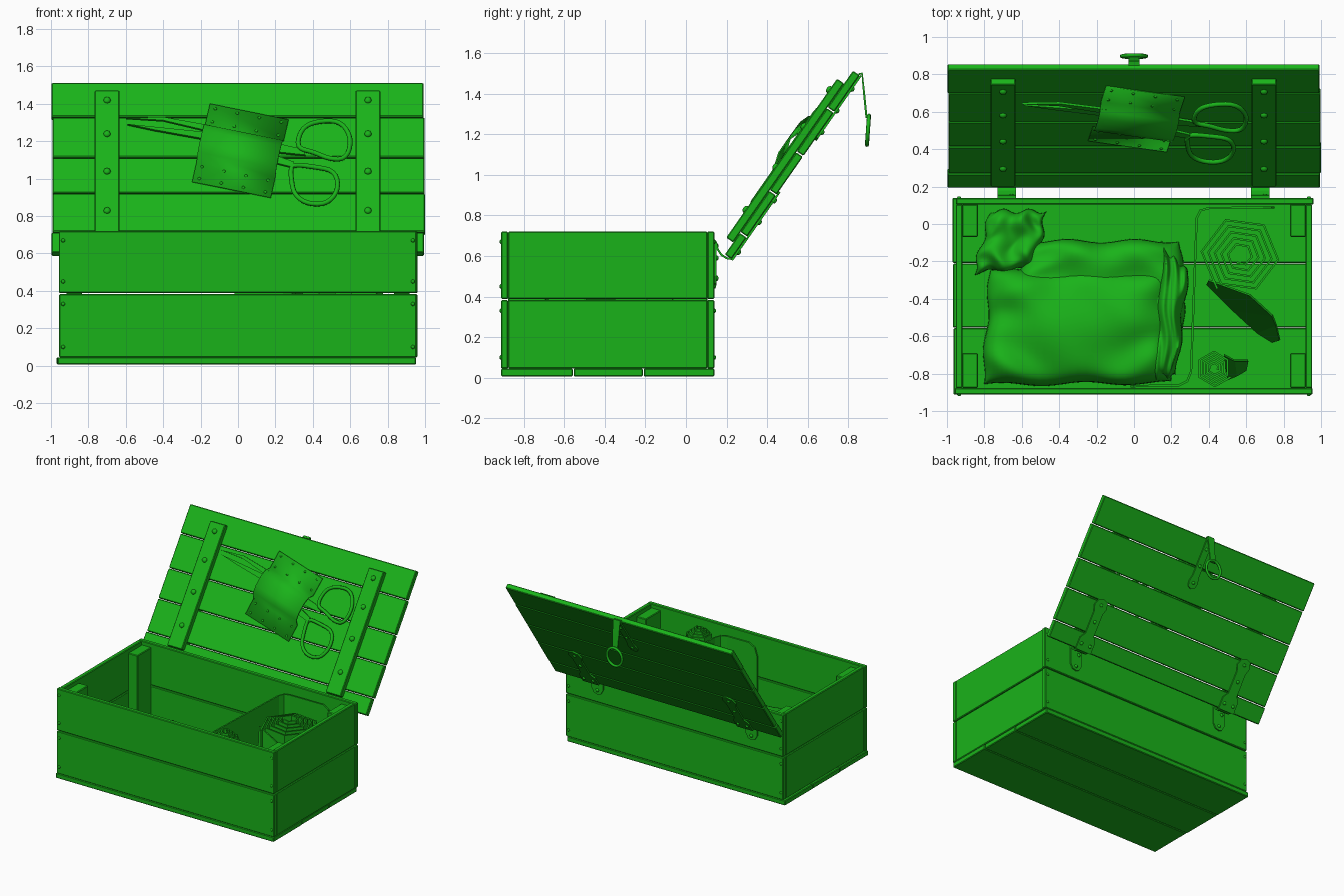
import bpy, bmesh, math, random
from mathutils import Matrix, Vector

if "Cube" in bpy.data.objects:
    bpy.data.objects.remove(bpy.data.objects["Cube"])
random.seed(4)
T, R, rad = Matrix.Translation, Matrix.Rotation, math.radians
green = bpy.data.materials.new("green")
green.diffuse_color = (0.01, 0.45, 0.01, 1)
green.use_nodes = True
green.node_tree.nodes["Principled BSDF"].inputs["Base Color"].default_value = green.diffuse_color


def finish(name, bm, M=None, smooth=False, bevel=0, solid=0):
    if M is not None:
        bm.transform(M)
    bmesh.ops.recalc_face_normals(bm, faces=bm.faces)
    me = bpy.data.meshes.new(name)
    bm.to_mesh(me)
    bm.free()
    me.materials.append(green)
    if smooth:
        me.shade_smooth()
    ob = bpy.data.objects.new(name, me)
    bpy.context.collection.objects.link(ob)
    if solid:
        m = ob.modifiers.new("thickness", 'SOLIDIFY')
        m.thickness, m.offset = solid, 0
    if bevel:
        m = ob.modifiers.new("edges", 'BEVEL')
        m.width, m.segments = bevel, 1
    return ob


def box(name, lo, hi, M=None, bevel=0.005):
    bm = bmesh.new()
    bmesh.ops.create_cube(bm, size=1)
    for v in bm.verts:
        v.co = [l + (c + 0.5) * (h - l) for l, h, c in zip(lo, hi, v.co)]
    finish(name, bm, M, bevel=bevel)


def prism(name, outline, z0, z1, M=None):
    bm = bmesh.new()
    f = bm.faces.new([bm.verts.new((x, y, z0)) for x, y in outline])
    r = bmesh.ops.extrude_face_region(bm, geom=[f])
    for v in r['geom']:
        if isinstance(v, bmesh.types.BMVert):
            v.co.z = z1
    finish(name, bm, M)


def strip(name, pairs, thick, M=None, smooth=False):
    # ribbon between two matching edges
    bm = bmesh.new()
    rows = [[bm.verts.new(p) for p in pr] for pr in pairs]
    for a, b in zip(rows, rows[1:]):
        bm.faces.new((a[0], b[0], b[1], a[1]))
    finish(name, bm, M, smooth, solid=thick)


def rivets(name, pts, M, r=0.018, z=0):
    bm = bmesh.new()
    for x, y in pts:
        bmesh.ops.create_uvsphere(bm, u_segments=8, v_segments=6, radius=r,
                                  matrix=T((x, y, z)) @ Matrix.Diagonal((1, 1, 0.75, 1)))
    finish(name, bm, M, True)


def wire(name, pts, r, M, squash=1):
    # closed rounded loop
    cu = bpy.data.curves.new(name, 'CURVE')
    cu.dimensions, cu.bevel_depth, cu.bevel_resolution, cu.resolution_u = '3D', r, 2, 4
    s = cu.splines.new('NURBS')
    s.points.add(len(pts) - 1)
    for p, c in zip(s.points, pts):
        p.co = (*c, 0, 1)
    s.use_cyclic_u, s.order_u = True, 3
    cu.materials.append(green)
    ob = bpy.data.objects.new(name, cu)
    ob.matrix_world = M
    bpy.context.collection.objects.link(ob)


def mirror(half):
    return half + [(-x, y) for x, y in reversed(half) if x]


def cloth(name, c, z0, h, wr, n=36):
    # soft heap over a four-cornered footprint
    c = [Vector((*p, 0)) for p in c]
    ph = [random.uniform(0, 6) for _ in range(4)]
    bm = bmesh.new()
    rows = []
    for i in range(n + 1):
        row = []
        for j in range(n + 1):
            s, t = (math.sin(math.pi / 2 * (2 * k / n - 1)) for k in (i, j))
            a, b = (s + 1) / 2, (t + 1) / 2
            p = (c[0] * (1 - a) + c[1] * a) * (1 - b) + (c[3] * (1 - a) + c[2] * a) * b
            e = ((1 - abs(s) ** 6) * (1 - abs(t) ** 6)) ** 0.35
            w = math.sin(7 * s + 3 * t + ph[0]) + math.sin(4 * t - 5 * s * s + ph[1]) \
                + 0.6 * math.sin(13 * s * t + ph[2])
            p.x += 0.4 * wr * math.sin(6 * t + ph[3])
            p.y += 0.4 * wr * math.sin(7 * s + ph[2])
            p.z = z0 + e * (h + wr * w * 0.5)
            row.append(bm.verts.new(p))
        rows.append(row)
    for a, b in zip(rows, rows[1:]):
        for k in range(n):
            bm.faces.new((a[k], b[k], b[k + 1], a[k + 1]))
    finish(name, bm, None, True)


def roll(name, x, y, r, turns, z0, z1, start):
    # six-sided spiral bandage
    pairs = []
    n = turns * 6
    for i in range(n + 1):
        k = i / n
        a, q = start + i * math.pi / 3, r * (0.2 + 0.8 * k)
        p = (x + q * math.cos(a), y + q * math.sin(a))
        pairs.append(((*p, z0), (*p, z1 - 0.06 * k)))
    strip(name, pairs, 0.012)


# Box walls, floor and posts
for k, (a, b) in enumerate([(0.045, 0.382), (0.388, 0.72)]):
    j = random.uniform(-0.004, 0.004)
    box(f"front_board_{k}", (-0.955 + j, -0.912, a), (0.957 + j, -0.877, b))
    box(f"back_board_{k}", (-0.955 - j, 0.105, a), (0.957 - j, 0.14, b))
    for s in (-1, 1):
        box(f"side_board_{k}", (min(s * 0.953, s * 0.918), -0.877, a),
            (max(s * 0.953, s * 0.918), 0.105, b))
for k, (a, b) in enumerate([(-0.912, -0.557), (-0.553, -0.212), (-0.208, 0.14)]):
    j = random.uniform(-0.008, 0.004)
    box(f"floor_board_{k}", (-0.962 + j, a, 0.006), (0.955 + j, b, 0.045))
for s in (-1, 1):
    for a, b in ((-0.877, -0.69), (-0.07, 0.105)):
        box("corner_post", (min(s * 0.835, s * 0.918), a, 0.045),
            (max(s * 0.835, s * 0.918), b, 0.69))
nails = [(s * 0.935, z) for s in (-1, 1) for z in (0.1, 0.33, 0.45, 0.67)]
front, back = T((0, -0.912, 0)) @ R(rad(90), 4, 'X'), T((0, 0.14, 0)) @ R(rad(-90), 4, 'X')
rivets("front_nails", nails, front, 0.011)
rivets("back_nails", [(x, -z) for x, z in nails], back, 0.011)

# Lid boards and battens
L = T((0, 0.19, 0.605)) @ R(rad(55.1), 4, 'X')
F = L @ T((0, 0, -0.04)) @ R(math.pi, 4, 'Y')
seams = [0, 0.135, 0.388, 0.62, 0.885, 1.11]
for k, (a, b) in enumerate(zip(seams, seams[1:])):
    j = random.uniform(-0.005, 0.005)
    box(f"lid_board_{k}", (-0.995 + j, a + 0.003, -0.04), (0.995 + j, b - 0.003, 0), L)
for x in (-0.7, 0.695):
    box("lid_batten", (x - 0.066, 0.075, 0), (x + 0.066, 1.03, 0.042), L)
    rivets("batten_rivets", [(x, (z - 0.63) / 0.82) for z in (0.83, 1.04, 1.24, 1.42)], L, 0.02, 0.042)

# Hinges
for x in (-0.68, 0.675):
    plate = mirror([(0, 0.41), (0.04, 0.395), (0.058, 0.35), (0.04, 0.3), (0.04, 0.13),
                    (0.07, 0.09), (0.07, 0)])
    prism("hinge_strap", plate, 0, 0.01, F @ T((-x, 0, 0)))
    rivets("hinge_strap_rivets", [(-x, 0.36), (-x, 0.23), (-x - 0.04, 0.05), (-x + 0.04, 0.05)], F, 0.014, 0.01)
    prism("hinge_plate", mirror([(0.05, -0.67), (0.05, -0.5), (0.03, -0.465), (0, -0.455)]), 0, 0.01, back @ T((x, 0, 0)))
    rivets("hinge_plate_rivets", [(x + d, -z) for d, z in ((0, 0.49), (-0.025, 0.59), (0.025, 0.65))], back, 0.014, 0.01)
    path = [(0.147, 0.67), (0.155, 0.635), (0.175, 0.605), (0.2, 0.589), (0.23, 0.585)]
    strip("hinge_knuckle", [((x - 0.05, y, z), (x + 0.05, y, z)) for y, z in path], 0.01)

# Hasp with hanging ring
prism("hasp_strap", mirror([(0, 0.72), (0.03, 0.735), (0.04, 0.77), (0.028, 0.82), (0.028, 1.11)]), 0, 0.01, F)
rivets("hasp_rivets", [(0, 0.77), (0, 0.9), (0, 1.03)], F, 0.013, 0.01)
strip("hasp_tongue", [((-w, y, z), (w, y, z)) for w, y, z in
                      ((0.03, 0.85, 1.495), (0.03, 0.868, 1.5), (0.028, 0.878, 1.4), (0.022, 0.89, 1.28))], 0.01)
wire("hasp_ring", [(0.068 * math.cos(a * math.pi / 6), 0.075 * math.sin(a * math.pi / 6)) for a in range(12)],
     0.01, T((0, 0.897, 1.22)) @ R(rad(86), 4, 'X'))


# Scissors (points given in front-view x, z)
def on_lid(pts):
    return [(x, (z - 0.63) / 0.82) for x, z in pts]


prism("scissor_blade_upper", on_lid([(-0.6, 1.325), (-0.4, 1.312), (-0.2, 1.265), (0, 1.19), (0.2, 1.085), (0.3, 1.06),
                                     (0.3, 1.09), (0.2, 1.125), (0, 1.235), (-0.15, 1.285), (-0.4, 1.33)]), 0.03, 0.044, L)
prism("scissor_blade_lower", on_lid([(-0.59, 1.3), (-0.45, 1.27), (-0.2, 1.225), (0, 1.18), (0.22, 1.15), (0.36, 1.135),
                                     (0.35, 1.165), (0.24, 1.19), (0, 1.23), (-0.2, 1.26)]), 0.016, 0.03, L)
for nm, pts in (("upper", [(0.31, 1.17), (0.34, 1.28), (0.43, 1.315), (0.55, 1.315), (0.61, 1.22), (0.58, 1.11),
                           (0.49, 1.11), (0.4, 1.15)]),
                ("lower", [(0.28, 1.085), (0.4, 1.07), (0.52, 1.05), (0.54, 0.95), (0.48, 0.87), (0.37, 0.87),
                           (0.3, 0.92), (0.285, 1.0)])):
    wire("scissor_handle_" + nm, on_lid(pts), 0.013, L @ T((0, 0, 0.033)))

# Scissor holder: sheet with a raised middle
A, B, C = (Vector(p) for p in on_lid([(-0.15, 1.42), (0.27, 1.335), (-0.245, 1.005)]))
prof = [(0, 0.006), (0.27, 0.008), (0.33, 0.05), (0.42, 0.066), (0.58, 0.068), (0.68, 0.052), (0.75, 0.008), (1, 0.006)]
strip("scissor_holder", [((*(A + (C - A) * t), w), (*(B + (C - A) * t), w)) for t, w in prof], 0.008, L, True)
rivets("holder_rivets", [tuple(A + (B - A) * s + (C - A) * t) for s in (0.08, 0.36, 0.64, 0.92)
                         for t in (0.05, 0.22, 0.8, 0.95)], L, 0.009, 0.01)

# Bent sheet divider
div = [(0.75, 0.088, 0.56), (0.735, 0.088, 0.62), (0.69, 0.088, 0.65), (0.4, 0.085, 0.65), (0.355, 0.072, 0.65),
       (0.335, 0.03, 0.65), (0.305, -0.79, 0.65), (0.285, -0.84, 0.65), (0.24, -0.862, 0.65), (0.05, -0.866, 0.65),
       (0.0, -0.867, 0.62), (-0.02, -0.867, 0.56)]
strip("divider", [((x, y, 0.045), (x, y, z)) for x, y, z in div], 0.012)

# Bandage rolls with loose ends
roll("large_roll", 0.575, -0.17, 0.22, 5, 0.045, 0.61, -2.2)
strip("large_roll_tail", [((0.39, -0.32, 0.05), (0.4, -0.3, 0.55)), ((0.47, -0.4, 0.05), (0.62, -0.38, 0.5)),
                          ((0.53, -0.46, 0.05), (0.74, -0.49, 0.4)), ((0.66, -0.58, 0.05), (0.76, -0.54, 0.25)),
                          ((0.74, -0.63, 0.05), (0.78, -0.62, 0.12))], 0.01)
roll("small_roll", 0.43, -0.77, 0.1, 4, 0.045, 0.71, -0.5)
strip("small_roll_tail", [((0.5, -0.83, 0.08), (0.48, -0.7, 0.66)), ((0.55, -0.81, 0.1), (0.54, -0.73, 0.6)),
                          ((0.6, -0.78, 0.15), (0.61, -0.73, 0.5))], 0.01)

# Folded cloth
cloth("folded_cloth", [(-0.81, -0.86), (0.19, -0.85), (0.22, -0.24), (-0.77, -0.25)], 0.045, 0.22, 0.025)
cloth("cloth_back_layer", [(-0.72, -0.5), (0.27, -0.55), (0.25, -0.09), (-0.55, -0.09)], 0.045, 0.18, 0.025)
cloth("cloth_right_fold", [(0.1, -0.84), (0.23, -0.81), (0.29, -0.25), (0.15, -0.1)], 0.045, 0.22, 0.025)
cloth("cloth_corner_bunch", [(-0.86, -0.26), (-0.52, -0.24), (-0.47, 0.07), (-0.77, 0.07)], 0.045, 0.13, 0.03)
